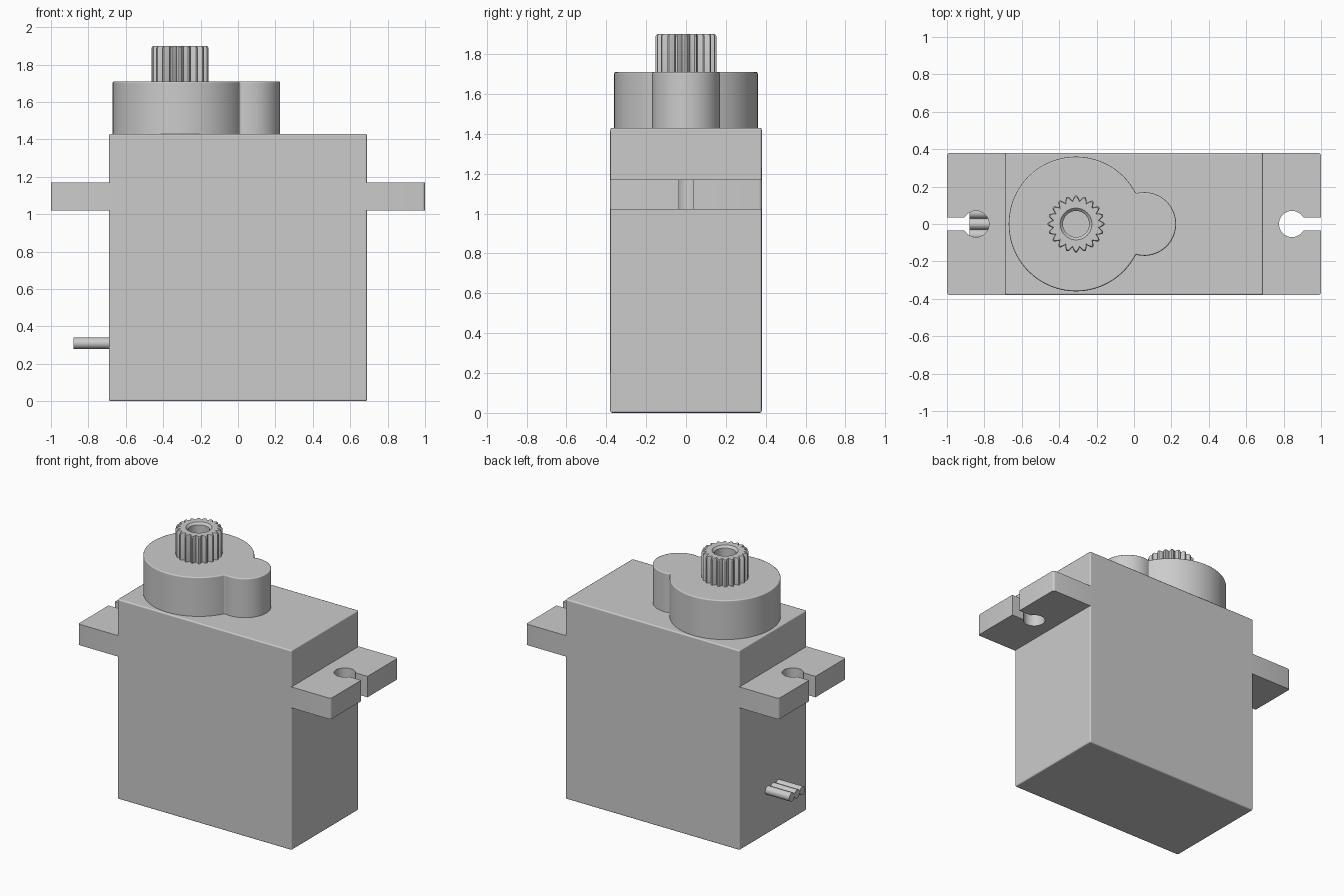
import bpy, bmesh
from math import pi, cos, sin, acos, asin, radians

cube = bpy.data.objects.get("Cube")
if cube:
    bpy.data.objects.remove(cube)

grey = bpy.data.materials.new("plain_grey")
grey.use_nodes = True
grey.diffuse_color = (0.6, 0.6, 0.6, 1)
grey.node_tree.nodes["Principled BSDF"].inputs["Base Color"].default_value = (0.6, 0.6, 0.6, 1)


def arc(cx, cy, r, a0, a1, n):
    """Points along an arc, both ends included."""
    return [(cx + r * cos(a0 + (a1 - a0) * i / n), cy + r * sin(a0 + (a1 - a0) * i / n))
            for i in range(n + 1)]


def finish(name, bm, bevel=0, limit=50):
    bmesh.ops.recalc_face_normals(bm, faces=bm.faces)
    mesh = bpy.data.meshes.new(name)
    bm.to_mesh(mesh)
    bm.free()
    mesh.materials.append(grey)
    ob = bpy.data.objects.new(name, mesh)
    bpy.context.collection.objects.link(ob)
    bpy.ops.object.select_all(action="DESELECT")
    ob.select_set(True)
    bpy.context.view_layer.objects.active = ob
    bpy.ops.object.shade_smooth_by_angle(angle=radians(30))
    if bevel:
        mod = ob.modifiers.new("rounded_edges", "BEVEL")
        mod.width = bevel
        mod.segments = 2
        mod.limit_method = "ANGLE"
        mod.angle_limit = radians(limit)
        mod.harden_normals = True
    return ob


def loft(name, rings, bevel=0):
    """Skin closed rings of equal length and cap both ends."""
    bm = bmesh.new()
    loops = [[bm.verts.new(p) for p in ring] for ring in rings]
    n = len(loops[0])
    for a, b in zip(loops, loops[1:]):
        for i in range(n):
            j = (i + 1) % n
            bm.faces.new((a[i], a[j], b[j], b[i]))
    bm.faces.new(loops[0])
    bm.faces.new(loops[-1])
    return finish(name, bm, bevel)


def prism(name, outline, z0, z1, bevel=0):
    return loft(name, [[(x, y, z) for x, y in outline] for z in (z0, z1)], bevel)


# Main case
W, D = 0.69, 0.38
prism("case", [(-W, -D), (W, -D), (W, D), (-W, D)], 0, 1.43, 0.01)

# Mounting ears with keyhole slots
HOLE_X, HOLE_R, SLOT, CORNER = 0.845, 0.07, 0.036, 0.015
a = asin(SLOT / HOLE_R)
ear = [(W - 0.03, D), (W - 0.03, -D)]
ear += arc(1 - CORNER, -D + CORNER, CORNER, -pi / 2, 0, 4)
ear += [(1, -SLOT)]
ear += arc(HOLE_X, 0, HOLE_R, 2 * pi - a, a, 32)
ear += [(1, SLOT)]
ear += arc(1 - CORNER, D - CORNER, CORNER, 0, pi / 2, 4)
for side, name in ((1, "left_ear"), (-1, "right_ear")):
    prism(name, [(side * x, y) for x, y in ear], 1.02, 1.17)

# Gear housing: a large and a small circle merged into one outline
GX, R, SX, r = -0.31, 0.36, 0.055, 0.17
d = SX - GX
big = acos((d * d + R * R - r * r) / (2 * d * R))
small = acos((d * d + r * r - R * R) / (2 * d * r))
outline = arc(GX, 0, R, big, 2 * pi - big, 72)[:-1]
outline += arc(SX, 0, r, small - pi, pi - small, 36)[:-1]
prism("gear_housing", outline, 1.42, 1.71, 0.008)

# Splined output shaft with a blind screw hole
TEETH = 20
STEPS = (0.126, 0.14, 0.152, 0.152, 0.14)
COUNT = TEETH * len(STEPS)


def ring(radius, z):
    return [(GX + radius(i) * cos(2 * pi * (i - 2.5) / COUNT),
             radius(i) * sin(2 * pi * (i - 2.5) / COUNT), z) for i in range(COUNT)]


def tooth(i):
    return STEPS[i % len(STEPS)]


loft("output_shaft", [
    ring(tooth, 1.7), ring(tooth, 1.89), ring(lambda i: tooth(i) - 0.007, 1.9),
    ring(lambda i: 0.085, 1.9), ring(lambda i: 0.07, 1.885), ring(lambda i: 0.07, 1.74)])

# Three cable wires leaving the right side
for k, label in enumerate(("front", "middle", "back")):
    wire = [[(x, cy, cz) for cy, cz in arc(0.06 * (k - 1), 0.31, 0.03, 0, 2 * pi, 24)[:-1]]
            for x in (-0.88, -0.68)]
    loft(label + "_wire", wire)
